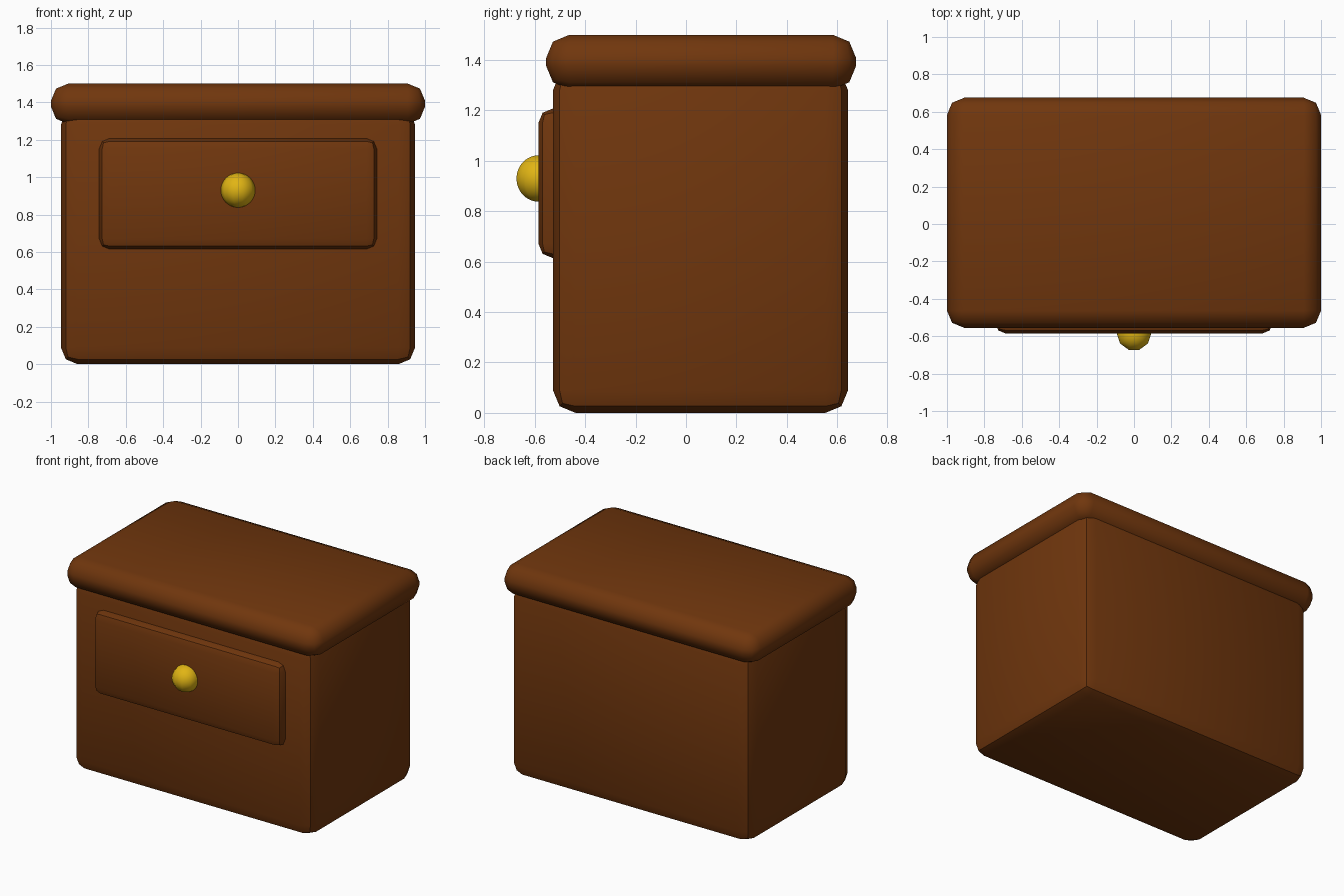
import bpy, bmesh, math
from mathutils import Matrix

if "Cube" in bpy.data.objects:
    bpy.data.objects.remove(bpy.data.objects["Cube"])


def material(name, colour):
    m = bpy.data.materials.new(name)
    m.diffuse_color = (*colour, 1.0)
    m.use_nodes = True
    m.node_tree.nodes["Principled BSDF"].inputs["Base Color"].default_value = m.diffuse_color
    return m


WOOD = material("brown wood", (0.162, 0.037, 0.004))
BRASS = material("yellow brass", (0.75, 0.46, 0.007))


def finish(name, bm, mat, angle):
    mesh = bpy.data.meshes.new(name)
    bm.to_mesh(mesh)
    bm.free()
    mesh.materials.append(mat)
    obj = bpy.data.objects.new(name, mesh)
    bpy.context.collection.objects.link(obj)
    bpy.ops.object.select_all(action='DESELECT')
    obj.select_set(True)
    bpy.context.view_layer.objects.active = obj
    bpy.ops.object.shade_smooth_by_angle(angle=math.radians(angle))
    return obj


def rounded_box(name, low, high, bevel, angle):
    """Box between two corners with two-step rounded edges."""
    bm = bmesh.new()
    bmesh.ops.create_cube(bm, size=1)
    for v in bm.verts:
        v.co = [h if c > 0 else l for c, l, h in zip(v.co, low, high)]
    bmesh.ops.bevel(bm, geom=bm.edges[:], offset=bevel, segments=2,
                    profile=0.5, affect='EDGES')
    return finish(name, bm, WOOD, angle)


# Cabinet body, its rounded top tucked inside the lid
rounded_box("cabinet_body", (-0.947, -0.528, 0.0), (0.947, 0.643, 1.37), 0.09, 30)

# Overhanging rounded top slab
rounded_box("top_slab", (-1.0, -0.555, 1.285), (1.0, 0.675, 1.5), 0.092, 60)

# Drawer front, sunk into the body
rounded_box("drawer_front", (-0.742, -0.585, 0.615), (0.742, -0.44, 1.207), 0.055, 30)

# Round knob: few sides around z, fine rings
bm = bmesh.new()
bmesh.ops.create_uvsphere(bm, u_segments=10, v_segments=32, radius=0.092)
low_y = min(v.co.y for v in bm.verts)
if sum(abs(v.co.y - low_y) < 1e-5 for v in bm.verts) == 1:
    bmesh.ops.rotate(bm, verts=bm.verts, matrix=Matrix.Rotation(math.pi / 10, 3, 'Z'))
bmesh.ops.translate(bm, verts=bm.verts, vec=(0, -0.585, 0.93))
finish("drawer_knob", bm, BRASS, 40)
